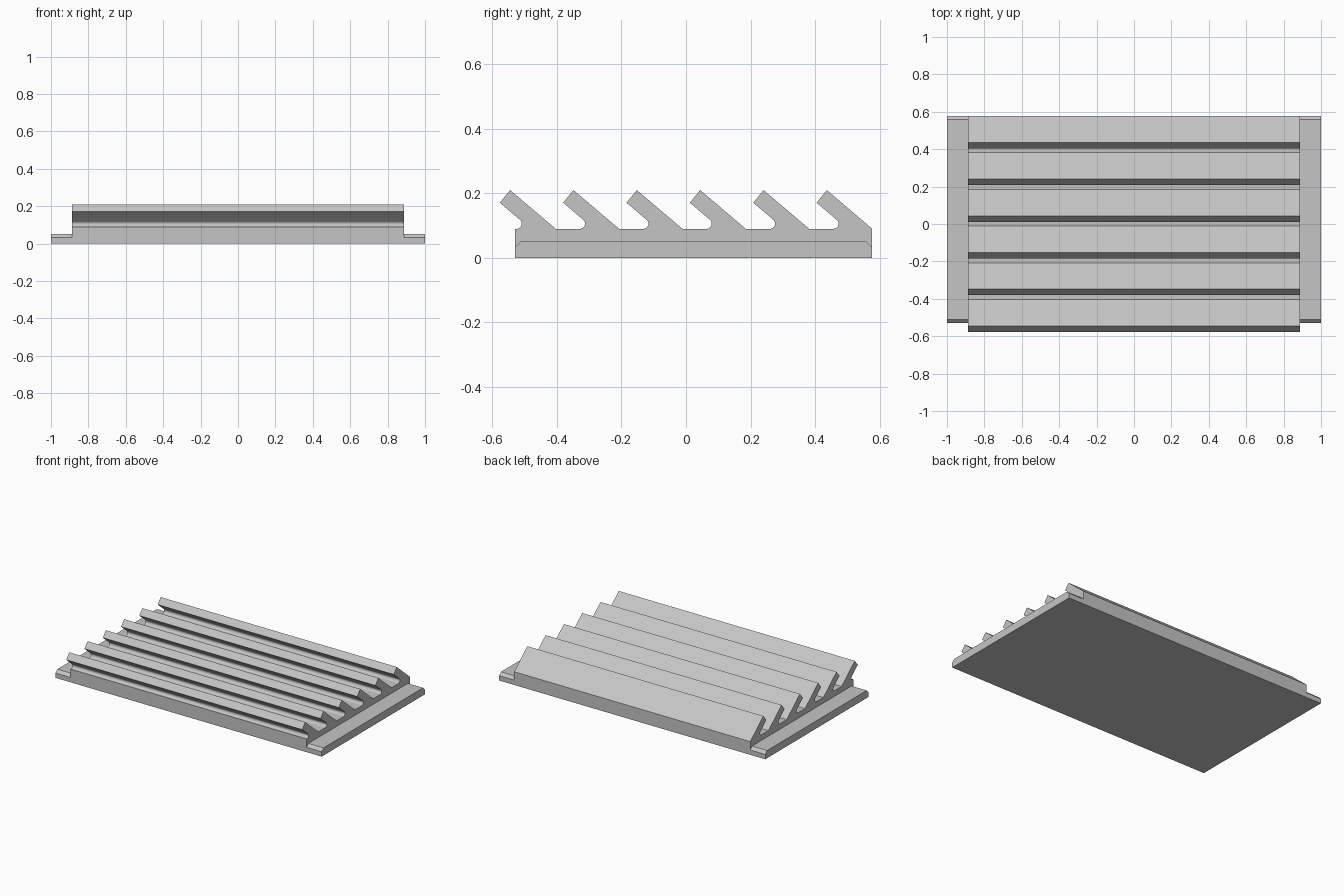
import bpy
import bmesh
from math import atan2, cos, sin, pi

cube = bpy.data.objects.get("Cube")
if cube:
    bpy.data.objects.remove(cube, do_unlink=True)

# Single plain grey
grey = bpy.data.materials.new("light grey")
grey.use_nodes = True
COLOUR = (0.56, 0.56, 0.56, 1)
grey.diffuse_color = COLOUR
grey.node_tree.nodes["Principled BSDF"].inputs["Base Color"].default_value = COLOUR

FRONT, BACK = -0.53, 0.577
DECK = 0.09
CORE_X, EDGE_X = 0.887, 1.0
TEETH = 6
PITCH = 0.1963
TIP_LOW = (-0.577, 0.171)
TIP_TOP = (-0.545, 0.21)
SLOPE = 0.848
RADIUS = 0.016


def extrude_profile(name, profile, x0, x1):
    """Extrude a closed (y, z) outline along x."""
    bm = bmesh.new()
    face = bm.faces.new([bm.verts.new((x0, y, z)) for y, z in profile])
    result = bmesh.ops.extrude_face_region(bm, geom=[face])
    moved = [v for v in result["geom"] if isinstance(v, bmesh.types.BMVert)]
    bmesh.ops.translate(bm, verts=moved, vec=(x1 - x0, 0, 0))
    bmesh.ops.recalc_face_normals(bm, faces=bm.faces)
    mesh = bpy.data.meshes.new(name)
    bm.to_mesh(mesh)
    bm.free()
    mesh.materials.append(grey)
    obj = bpy.data.objects.new(name, mesh)
    bpy.context.collection.objects.link(obj)
    return obj


def tooth_outline(shift):
    """Rounded root, overhanging underside, square tip and long back slope."""
    start = pi / 2 - atan2(SLOPE, 1)
    root_z = DECK + RADIUS * (1 + sin(start))
    root_y = TIP_LOW[0] + (TIP_LOW[1] - root_z) / SLOPE
    centre_y = root_y - RADIUS * cos(start)
    steps = 12
    points = []
    for i in range(steps + 1):
        a = -pi / 2 + (start + pi / 2) * i / steps
        points.append((centre_y + RADIUS * cos(a), DECK + RADIUS * (1 + sin(a))))
    points += [TIP_LOW, TIP_TOP]
    points.append((TIP_TOP[0] + (TIP_TOP[1] - DECK) / SLOPE, DECK))
    return [(y + shift, z) for y, z in points]


# Toothed slab
outline = [(FRONT, 0), (FRONT, DECK)]
for i in range(TEETH):
    outline += tooth_outline(i * PITCH)
outline[-1] = (BACK, DECK)
outline.append((BACK, 0))
parts = [extrude_profile("toothed_slab", outline, -CORE_X, CORE_X)]

# Low side flanges with chamfered ends
TOP, CHAMFER = 0.052, 0.019
flange = [(FRONT, 0), (FRONT, TOP - CHAMFER), (FRONT + CHAMFER, TOP),
          (BACK - CHAMFER, TOP), (BACK, TOP - CHAMFER), (BACK, 0)]
for name, side in (("left_flange", 1), ("right_flange", -1)):
    parts.append(extrude_profile(name, flange, side * CORE_X, side * EDGE_X))

# Smooth only the rounded roots
bpy.ops.object.select_all(action="DESELECT")
for obj in parts:
    obj.select_set(True)
bpy.context.view_layer.objects.active = parts[0]
bpy.ops.object.shade_smooth_by_angle(angle=pi / 7)
